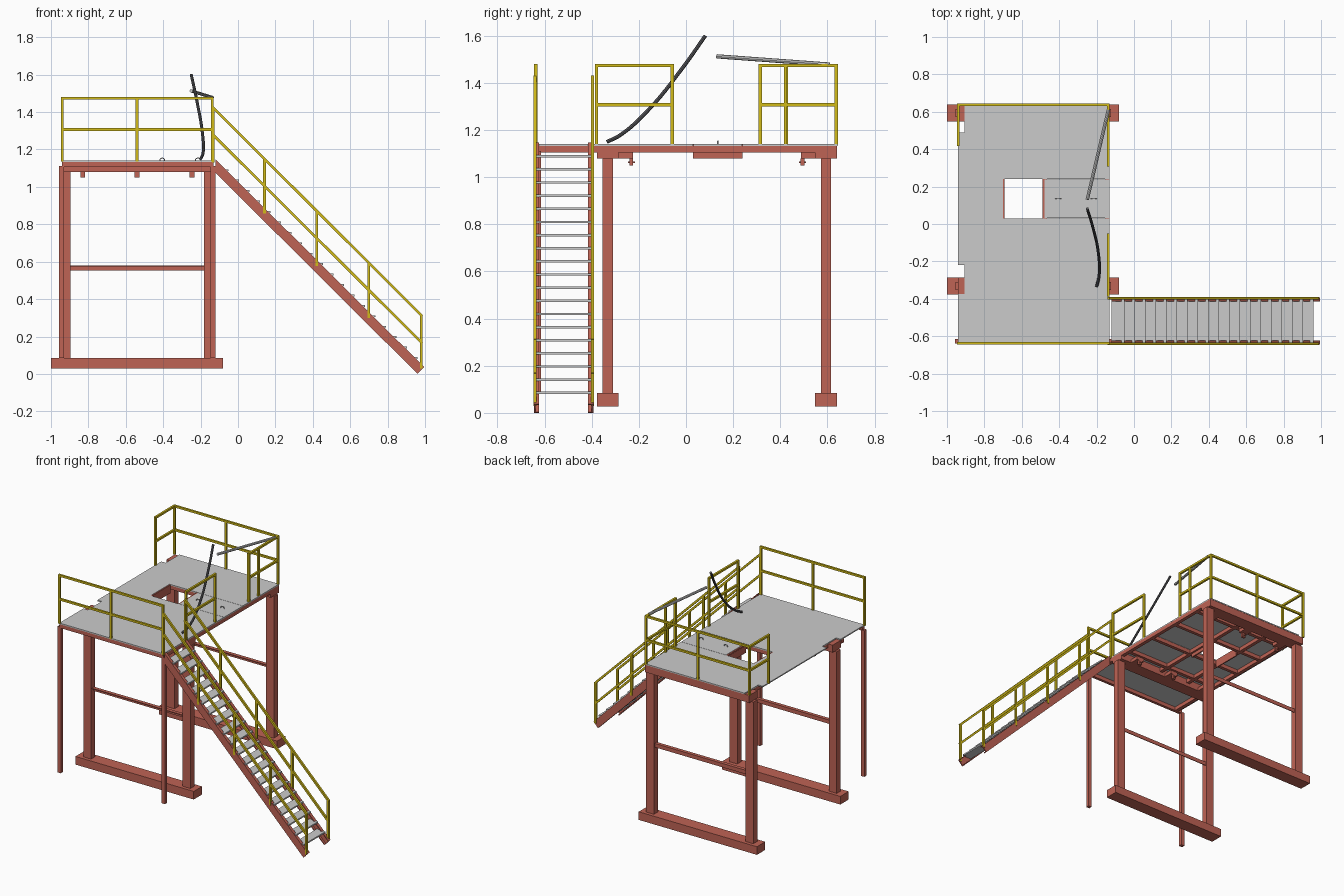
import bpy, bmesh, math
from mathutils import Vector

if "Cube" in bpy.data.objects:
    bpy.data.objects.remove(bpy.data.objects["Cube"])


def material(name, rgb):
    m = bpy.data.materials.new(name)
    m.diffuse_color = (*rgb, 1)
    m.use_nodes = True
    m.node_tree.nodes["Principled BSDF"].inputs["Base Color"].default_value = m.diffuse_color
    return m


RED = material("red_steel", (0.52, 0.125, 0.09))
YELLOW = material("yellow_paint", (0.65, 0.50, 0.01))
DARK = material("dark_rubber", (0.10, 0.10, 0.11))


def finish(name, bm, mat):
    bmesh.ops.recalc_face_normals(bm, faces=bm.faces)
    me = bpy.data.meshes.new(name)
    bm.to_mesh(me)
    bm.free()
    ob = bpy.data.objects.new(name, me)
    bpy.context.collection.objects.link(ob)
    if mat:
        me.materials.append(mat)
    return ob


def add_box(bm, x0, x1, y0, y1, z0, z1):
    vs = bmesh.ops.create_cube(bm, size=1)["verts"]
    for v in vs:
        v.co = ((x0 + x1) / 2 + v.co.x * (x1 - x0),
                (y0 + y1) / 2 + v.co.y * (y1 - y0),
                (z0 + z1) / 2 + v.co.z * (z1 - z0))


def boxes(name, mat, *items):
    bm = bmesh.new()
    for b in items:
        add_box(bm, *b)
    return finish(name, bm, mat)


def prism(name, pts, direction, mat):
    bm = bmesh.new()
    f = bm.faces.new([bm.verts.new(p) for p in pts])
    r = bmesh.ops.extrude_face_region(bm, geom=[f])
    bmesh.ops.translate(bm, vec=direction,
                        verts=[v for v in r["geom"] if isinstance(v, bmesh.types.BMVert)])
    return finish(name, bm, mat)


def bars(name, segments, w=0.014, mat=YELLOW):
    """Square bars between pairs of points."""
    bm = bmesh.new()
    for p, q in segments:
        p, q = Vector(p), Vector(q)
        d = (q - p).normalized()
        side = d.cross(Vector((0, 0, 1)))
        side = Vector((1, 0, 0)) if side.length < 1e-4 else side.normalized()
        up = side.cross(d)
        if abs(d.z) < 0.99:          # lap the ends so corners close
            p, q = p - d * w / 2, q + d * w / 2
        ring = [[bm.verts.new(c + side * a * w / 2 + up * b * w / 2)
                 for a, b in ((-1, -1), (1, -1), (1, 1), (-1, 1))] for c in (p, q)]
        bm.faces.new(ring[0])
        bm.faces.new(ring[1])
        for i in range(4):
            j = (i + 1) % 4
            bm.faces.new((ring[0][i], ring[0][j], ring[1][j], ring[1][i]))
    return finish(name, bm, mat)


def tube(name, pts, r, mat=None, smooth=True):
    cu = bpy.data.curves.new(name, "CURVE")
    cu.dimensions = "3D"
    cu.bevel_depth, cu.bevel_resolution, cu.use_fill_caps = r, 2, True
    cu.resolution_u = 6
    sp = cu.splines.new("BEZIER")
    sp.bezier_points.add(len(pts) - 1)
    for b, p in zip(sp.bezier_points, pts):
        b.co = p
        b.handle_left_type = b.handle_right_type = "AUTO" if smooth else "VECTOR"
    ob = bpy.data.objects.new(name, cu)
    bpy.context.collection.objects.link(ob)
    bpy.ops.object.select_all(action="DESELECT")
    ob.select_set(True)
    bpy.context.view_layer.objects.active = ob
    bpy.ops.object.convert(target="MESH")
    ob = bpy.context.object
    bpy.ops.object.shade_smooth_by_angle()
    if mat:
        ob.data.materials.append(mat)


# Two portal frames: foot beam, posts, cross brace, head beam, brackets
for label, y, inner in (("front", -0.332, 1), ("back", 0.594, -1)):
    boxes(label + "_foot_beam", RED, (-1.0, -0.08, y - 0.046, y + 0.046, 0.028, 0.085))
    boxes(label + "_posts", RED, *[(x - 0.03, x + 0.03, y - 0.022, y + 0.022, 0.085, 1.08)
                                   for x in (-0.925, -0.152)])
    boxes(label + "_cross_brace", RED,
          (-0.895, -0.182, y - 0.012, y + 0.012, 0.574, 0.580),
          (-0.895, -0.182, y + 0.008, y + 0.013, 0.553, 0.580))
    boxes(label + "_head_beam", RED, (-0.94, -0.13, y - 0.046, y + 0.046, 1.08, 1.132))
    ya, yb = sorted((y + inner * 0.046, y + inner * 0.107))
    yc = y + inner * 0.1
    boxes(label + "_brackets", RED,
          *[(x - 0.03, x + 0.03, ya, yb, 1.08, 1.105) for x in (-0.83, -0.54, -0.245)],
          *[(x - 0.013, x + 0.013, yc - 0.008, yc + 0.008, 1.05, 1.08)
            for x in (-0.83, -0.54, -0.245)],
          *[(x - 0.006, x + 0.006, yc - 0.015, yc + 0.015, 1.06, 1.067)
            for x in (-0.83, -0.54, -0.245)])

# Slim legs under the stair landing
for label, x in (("left", -0.943), ("right", -0.133)):
    boxes(label + "_landing_leg", RED, (x - 0.013, x + 0.013, -0.64, -0.615, 0.085, 1.112))

# Deck joists and trimmers around the opening
Z = (1.105, 1.132)
boxes("deck_side_beams", RED, (-0.155, -0.13, -0.64, 0.64, *Z),
      (-0.905, -0.88, -0.64, 0.64, *Z), (-0.94, -0.13, -0.64, -0.62, *Z),
      (-0.94, -0.13, -0.41, -0.385, *Z))
boxes("deck_joists", RED, (-0.725, -0.70, -0.286, 0.55, *Z), (-0.49, -0.465, -0.286, 0.55, *Z),
      (-0.88, -0.155, 0.005, 0.028, *Z), (-0.88, -0.155, 0.242, 0.265, *Z),
      (-0.88, -0.155, -0.235, -0.21, *Z), (-0.88, -0.155, 0.47, 0.495, *Z))
boxes("opening_curb", RED, (-0.70, -0.692, 0.03, 0.24, 1.08, 1.138),
      (-0.488, -0.478, 0.03, 0.24, 1.08, 1.138))

# Deck plate with edge notches and a slot for the hatch
L, R, N = -0.94, -0.13, -0.905
outline = [(L, -0.642), (R, -0.642), (R, 0.03), (-0.70, 0.03), (-0.70, 0.24), (R, 0.24),
           (R, 0.642), (N, 0.642), (N, 0.49), (L, 0.49), (L, -0.22), (N, -0.22),
           (N, -0.375), (L, -0.375)]
prism("deck_plate", [(x, y, 1.132) for x, y in outline], (0, 0, 0.008), None)
boxes("hatch_plate", None, (-0.478, R, 0.032, 0.238, 1.132, 1.140))
for i, x in enumerate((-0.405, -0.215)):
    tube(f"hatch_handle_{i + 1}",
         [(x + 0.014 * math.cos(a), 0.135, 1.14 + 0.014 * math.sin(a))
          for a in [math.pi * k / 4 for k in range(5)]], 0.0025)


# Deck guard rails
def guard(name, a, b, posts):
    segs = [((*a, z), (*b, z)) for z in (1.307, 1.474)]
    segs += [((*p, 1.135), (*p, 1.474)) for p in posts]
    bars(name, segs)


for label, y in (("front", -0.638), ("back", 0.638)):
    guard(label + "_guard_rail", (-0.94, y), (-0.137, y), [(x, y) for x in (-0.94, -0.54, -0.137)])
guard("right_front_guard_rail", (-0.137, -0.38), (-0.137, -0.058),
      [(-0.137, y) for y in (-0.38, -0.058)])
guard("right_back_guard_rail", (-0.137, 0.315), (-0.137, 0.638),
      [(-0.137, y) for y in (0.315, 0.422)])
guard("left_back_guard_rail", (-0.94, 0.425), (-0.94, 0.638), [(-0.94, 0.425)])

# Stair stringers (channels) with hand rails
top_a, top_b = (-0.12, 1.147), (0.995, 0.037)
low_a, low_b = (-0.12, 1.075), (0.96, 0.0)
d = 0.009
for label, y, s in (("outer", -0.645, 1), ("inner", -0.393, -1)):
    web = [top_a, top_b, low_b, low_a]
    prism(label + "_stringer_web", [(x, y, z) for x, z in web], (0, s * 0.007, 0), RED)
    for part, (p, q), k in (("top", (top_a, top_b), -d), ("bottom", (low_a, low_b), d)):
        fl = [p, q, (q[0] + k / 2, q[1] + k / 2), (p[0], p[1] + k)]
        prism(f"{label}_stringer_{part}_flange", [(x, y, z) for x, z in fl],
              (0, s * 0.022, 0), RED)
    yr = y + s * 0.004
    segs = [((-0.132, yr, z), (0.98, yr, z - 1.108)) for z in (1.422, 1.277)]
    segs += [((x, yr, 1.0 - x), (x, yr, 1.29 - x)) for x in (0.142, 0.422, 0.70)]
    segs += [((0.98, yr, 0.03), (0.98, yr, 0.314)), ((-0.132, yr, 1.13), (-0.132, yr, 1.422))]
    bars(label + "_stair_rail", segs)

# Stair treads
n = 19
for i in range(n):
    t = i / (n - 1)
    x, z = 0.96 - 1.012 * t, 0.085 + 1.004 * t
    boxes(f"tread_{i + 1:02d}", None, (x - 0.068, x, -0.638, -0.40, z - 0.005, z + 0.005))

# Straight gate bar and bent hose
tube("gate_bar", [(-0.137, 0.61, 1.478), (-0.25, 0.13, 1.513)], 0.009, None, False)
tube("bent_hose", [(-0.20, -0.335, 1.15), (-0.187, -0.28, 1.178), (-0.19, -0.16, 1.285),
                   (-0.222, -0.01, 1.47), (-0.25, 0.082, 1.60)], 0.008, DARK)
